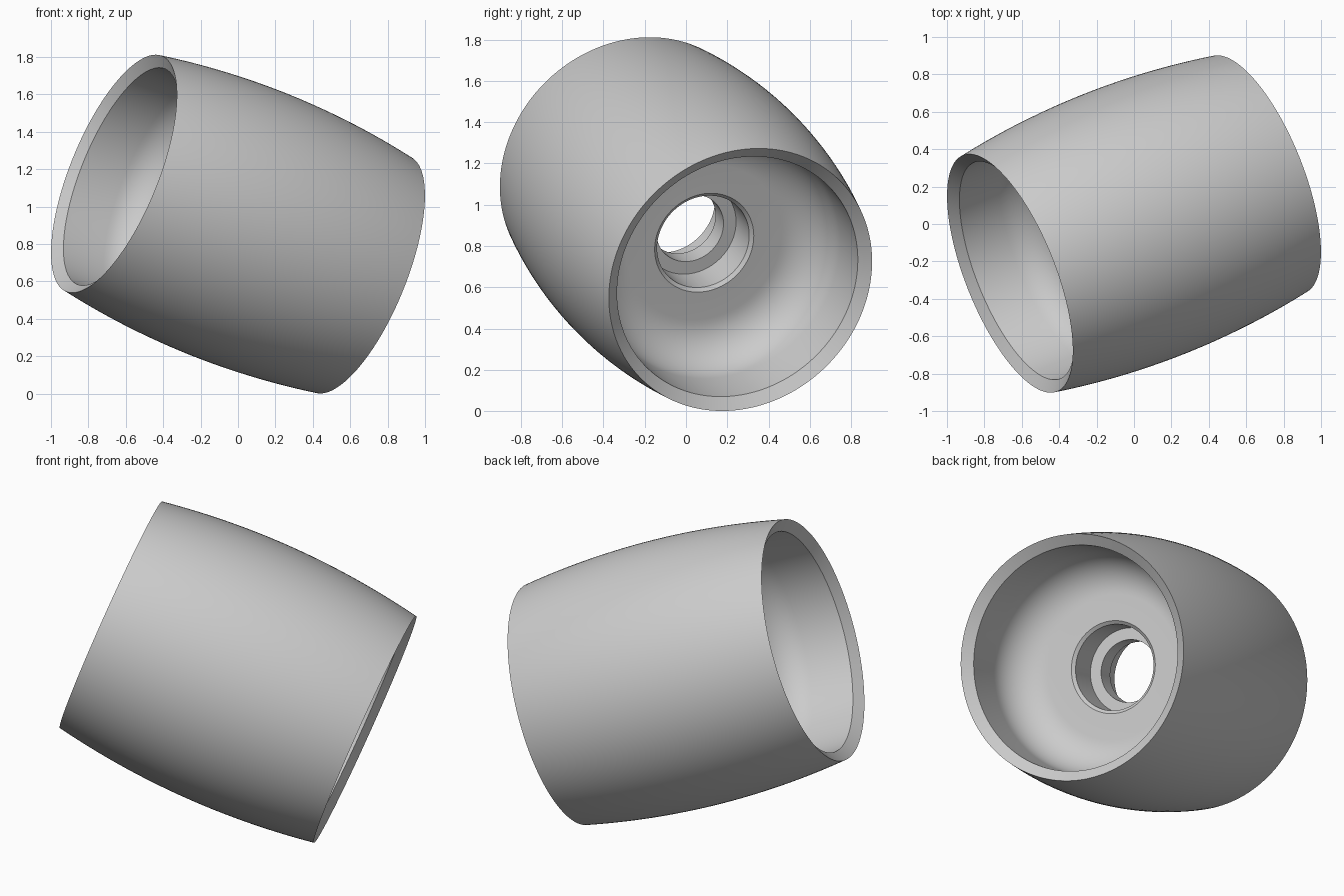
import bpy, bmesh, math
from mathutils import Vector, Matrix

if "Cube" in bpy.data.objects:
    bpy.data.objects.remove(bpy.data.objects["Cube"])

HALF = 0.763          # half width along the axle
R_END, R_MID = 0.68, 0.745
SEGMENTS = 144

grey = bpy.data.materials.new("light_grey")
grey.diffuse_color = (0.6, 0.6, 0.6, 1.0)
grey.use_nodes = True
grey.node_tree.nodes["Principled BSDF"].inputs["Base Color"].default_value = grey.diffuse_color


def side_profile():
    """Half section (radius, distance along axle) from the rim to the bore."""
    pts = [(0.622, 0.72)]                       # inner edge of sloped rim
    fillet, floor = 0.22, 0.255
    for i in range(15):                         # wall rounding into the floor
        a = math.pi / 2 * i / 14
        pts.append((0.40 + fillet * math.cos(a), floor + fillet * (1 - math.sin(a))))
    pts += [(0.256, floor), (0.238, 0.24),      # chamfered bearing pocket
            (0.238, 0.056), (0.173, 0.056)]     # pocket floor and axle bore
    return pts


# Closed section: bulging tread, then one recess, the bore and the other recess
tread = []
for i in range(33):
    t = -1 + 2 * i / 32
    tread.append((R_END + (R_MID - R_END) * (1 - t * t), t * HALF))
side = side_profile()
section = tread + side + [(r, -z) for r, z in reversed(side)]

# Revolve the section around the axle
bm = bmesh.new()
rings = []
for k in range(SEGMENTS):
    a = 2 * math.pi * k / SEGMENTS
    rings.append([bm.verts.new((r * math.cos(a), r * math.sin(a), z)) for r, z in section])
n = len(section)
for k in range(SEGMENTS):
    here, there = rings[k], rings[(k + 1) % SEGMENTS]
    for j in range(n):
        m = (j + 1) % n
        bm.faces.new((here[j], there[j], there[m], here[m]))
bmesh.ops.recalc_face_normals(bm, faces=bm.faces)

# Tilt the axle and lift the roller onto the ground
axle = Vector((0.869, 0.346, -0.353)).normalized()
tilt = axle.to_track_quat('Z', 'Y').to_matrix().to_4x4()
bm.transform(Matrix.Translation((0, 0, 0.906)) @ tilt)

mesh = bpy.data.meshes.new("roller_wheel")
bm.to_mesh(mesh)
bm.free()
mesh.materials.append(grey)
wheel = bpy.data.objects.new("roller_wheel", mesh)
bpy.context.collection.objects.link(wheel)
bpy.context.view_layer.objects.active = wheel
wheel.select_set(True)
bpy.ops.object.shade_smooth_by_angle(angle=math.radians(25))
